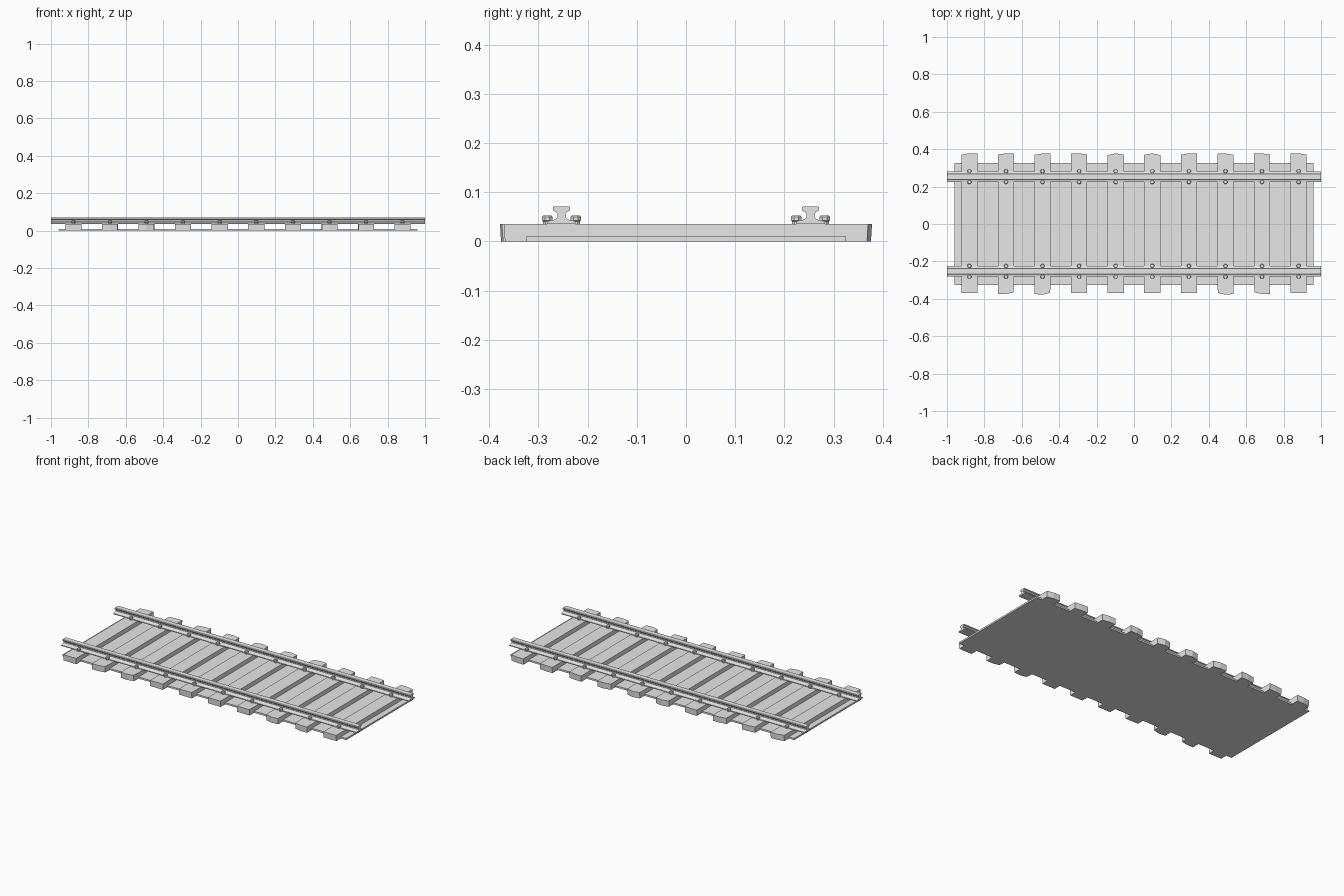
import bpy, bmesh, math

if "Cube" in bpy.data.objects:
    bpy.data.objects.remove(bpy.data.objects["Cube"])

grey = bpy.data.materials.new("plain grey")
grey.diffuse_color = (0.8, 0.8, 0.8, 1)
grey.use_nodes = True
grey.node_tree.nodes["Principled BSDF"].inputs["Base Color"].default_value = grey.diffuse_color


def add_mesh(name, bm):
    bmesh.ops.recalc_face_normals(bm, faces=bm.faces[:])
    mesh = bpy.data.meshes.new(name)
    bm.to_mesh(mesh)
    bm.free()
    mesh.materials.append(grey)
    return mesh


def add_object(name, mesh, location=(0, 0, 0)):
    ob = bpy.data.objects.new(name, mesh)
    ob.location = location
    bpy.context.collection.objects.link(ob)
    return ob


def loft(rings):
    """Closed solid through a list of equally long point rings."""
    bm = bmesh.new()
    vs = [[bm.verts.new(p) for p in ring] for ring in rings]
    n = len(rings[0])
    for a, b in zip(vs, vs[1:]):
        for i in range(n):
            j = (i + 1) % n
            bm.faces.new((a[i], a[j], b[j], b[i]))
    bm.faces.new(vs[0][::-1])
    bm.faces.new(vs[-1])
    return bm


def prism(outline, z0, z1, base_scale=1.0):
    return loft([[(x, y * base_scale, z0) for x, y in outline],
                 [(x, y, z1) for x, y in outline]])


# Thin bed plate under the sleepers
bed = [(-0.96, -0.325), (0.96, -0.325), (0.96, 0.325), (-0.96, 0.325)]
add_object("bed_plate", add_mesh("bed_plate", prism(bed, 0, 0.01)))

# Sleepers with uneven hewn ends: (outer, middle, inner) reach at back and front
ENDS = [((0.370, 0.378, 0.378), (0.370, 0.370, 0.370)),
        ((0.372, 0.377, 0.378), (0.374, 0.374, 0.366)),
        ((0.370, 0.377, 0.378), (0.374, 0.378, 0.368)),
        ((0.377, 0.378, 0.370), (0.370, 0.370, 0.370)),
        ((0.368, 0.378, 0.370), (0.370, 0.370, 0.370))]
HALF, PITCH = 0.043, 0.1956
centres = [(i - 4.5) * PITCH for i in range(10)]
for i, cx in enumerate(centres):
    back, front = ENDS[min(i, 9 - i)]
    if i > 4:
        back, front = back[::-1], front[::-1]
    xs = (-HALF, 0, HALF)
    # front corners taper slightly on the angled ends
    outline = [(x * (0.93 if y < 0.369 else 1), -y) for x, y in zip(xs, front)]
    outline += [(HALF, -0.33), (HALF, 0.33)]
    outline += [(x, y) for x, y in zip(xs[::-1], back[::-1])]
    outline += [(-HALF, 0.33), (-HALF, -0.33)]
    add_object(f"sleeper_{i + 1}",
               add_mesh("sleeper", prism(outline, 0, 0.036, 0.994)), (cx, 0, 0))

# Rails: mirrored half profile (offset from rail centre, height)
half = [(0.029, 0.036), (0.029, 0.041), (0.012, 0.045), (0.008, 0.049),
        (0.008, 0.056), (0.011, 0.060), (0.0175, 0.063), (0.0175, 0.069),
        (0.015, 0.071)]
profile = half + [(-y, z) for y, z in reversed(half)]
rail_mesh = add_mesh("rail", loft([[(x, y, z) for y, z in profile] for x in (-1, 1)]))

# Bolts: eight-sided heads on narrower collars
steps = [(0.009, 0.035), (0.009, 0.041), (0.0115, 0.043), (0.0115, 0.050), (0.009, 0.053)]
bolt_mesh = add_mesh("bolt", loft(
    [[(r * math.cos(math.tau * (k + 0.5) / 8), r * math.sin(math.tau * (k + 0.5) / 8), z)
      for k in range(8)] for r, z in steps]))

for side, y in (("front", -0.253), ("back", 0.253)):
    add_object(f"{side}_rail", rail_mesh, (0, y, 0))
    for i, cx in enumerate(centres):
        for edge, dy in (("outer", math.copysign(0.029, y)), ("inner", -math.copysign(0.029, y))):
            add_object(f"{side}_{edge}_bolt_{i + 1}", bolt_mesh, (cx, y + dy, 0))
